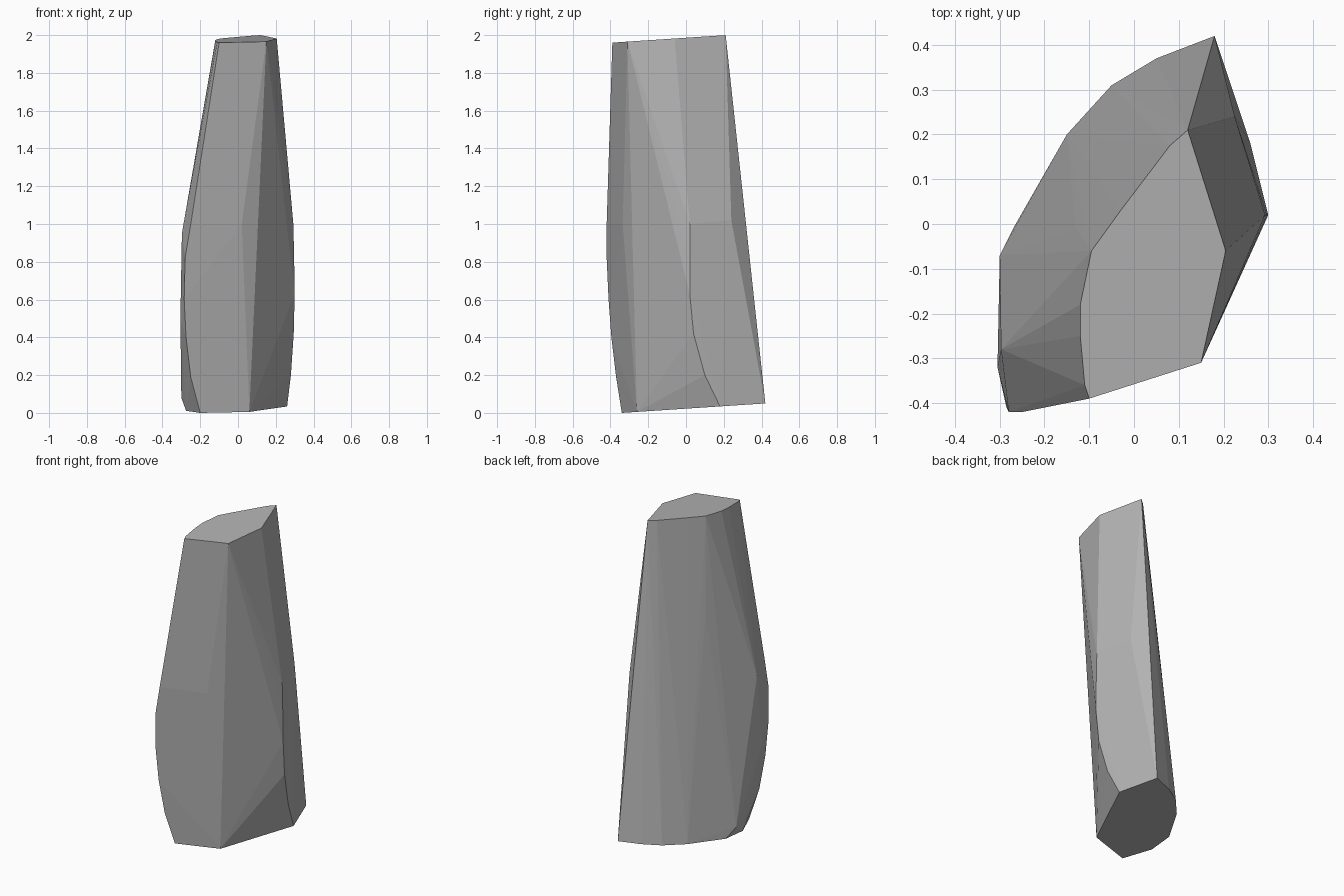
import bpy
import bmesh

default_cube = bpy.data.objects.get("Cube")
if default_cube:
    bpy.data.objects.remove(default_cube, do_unlink=True)


def flat_material(name, colour):
    material = bpy.data.materials.new(name)
    material.use_nodes = True
    material.diffuse_color = colour
    shader = material.node_tree.nodes["Principled BSDF"]
    shader.inputs["Base Color"].default_value = colour
    shader.inputs["Roughness"].default_value = 0.9
    return material


def sloped_outline(outline, height, slope):
    """Lift a plan outline onto a plane that rises towards the back."""
    return [(x, y, height + slope * y) for x, y in outline]


def hull_object(name, points, material):
    """Wrap points in a faceted convex solid."""
    mesh = bpy.data.meshes.new(name)
    bm = bmesh.new()
    for point in points:
        bm.verts.new(point)
    bmesh.ops.convex_hull(bm, input=list(bm.verts))
    loose = [v for v in bm.verts if not v.link_faces]
    bmesh.ops.delete(bm, geom=loose, context="VERTS")
    # merge the coplanar triangles of the two cut ends
    bmesh.ops.dissolve_limit(bm, angle_limit=0.01,
                             verts=list(bm.verts), edges=list(bm.edges))
    bmesh.ops.recalc_face_normals(bm, faces=list(bm.faces))
    for face in bm.faces:
        face.smooth = False
    bm.to_mesh(mesh)
    bm.free()
    mesh.materials.append(material)
    rock = bpy.data.objects.new(name, mesh)
    bpy.context.collection.objects.link(rock)
    return rock


# Tilted cut at the top of the pillar
top_cut = sloped_outline([
    (0.12, 0.21), (0.08, 0.175), (-0.03, 0.03), (-0.095, -0.06),
    (-0.12, -0.18), (-0.12, -0.25), (-0.11, -0.36), (-0.1, -0.39),
    (0.15, -0.31), (0.205, -0.06)], 1.986, 0.066)

# Tilted cut at the foot
foot_cut = sloped_outline([
    (-0.2, -0.34), (0.06, -0.26), (0.26, 0.18), (0.18, 0.42),
    (0.05, 0.37), (-0.05, 0.31), (-0.15, 0.2), (-0.27, -0.01),
    (-0.275, -0.17)], 0.0224, 0.066)

# Bowed ridge along the front
front_ridge = [(-0.25, -0.37, 0.19), (-0.275, -0.395, 0.4),
               (-0.285, -0.41, 0.6), (-0.28, -0.42, 0.82),
               (-0.25, -0.42, 1)]

# Bowed ridge along the side
side_ridge = [(0.28, 0.1, 0.2), (0.295, 0.04, 0.42), (0.3, 0.02, 0.63),
              (0.297, 0.02, 0.83), (0.293, 0.02, 1)]

# Single corners that break up the broad faces
broken_corners = [(0.02, -0.335, 1), (0.225, 0.24, 1.02),
                  (-0.297, -0.28, 0.95), (-0.305, -0.32, 0.5),
                  (-0.3, -0.07, 0.08), (-0.13, -0.01, 1.4)]

stone_grey = flat_material("stone grey", (0.45, 0.45, 0.45, 1))
hull_object("stone_pillar",
            top_cut + foot_cut + front_ridge + side_ridge + broken_corners,
            stone_grey)
